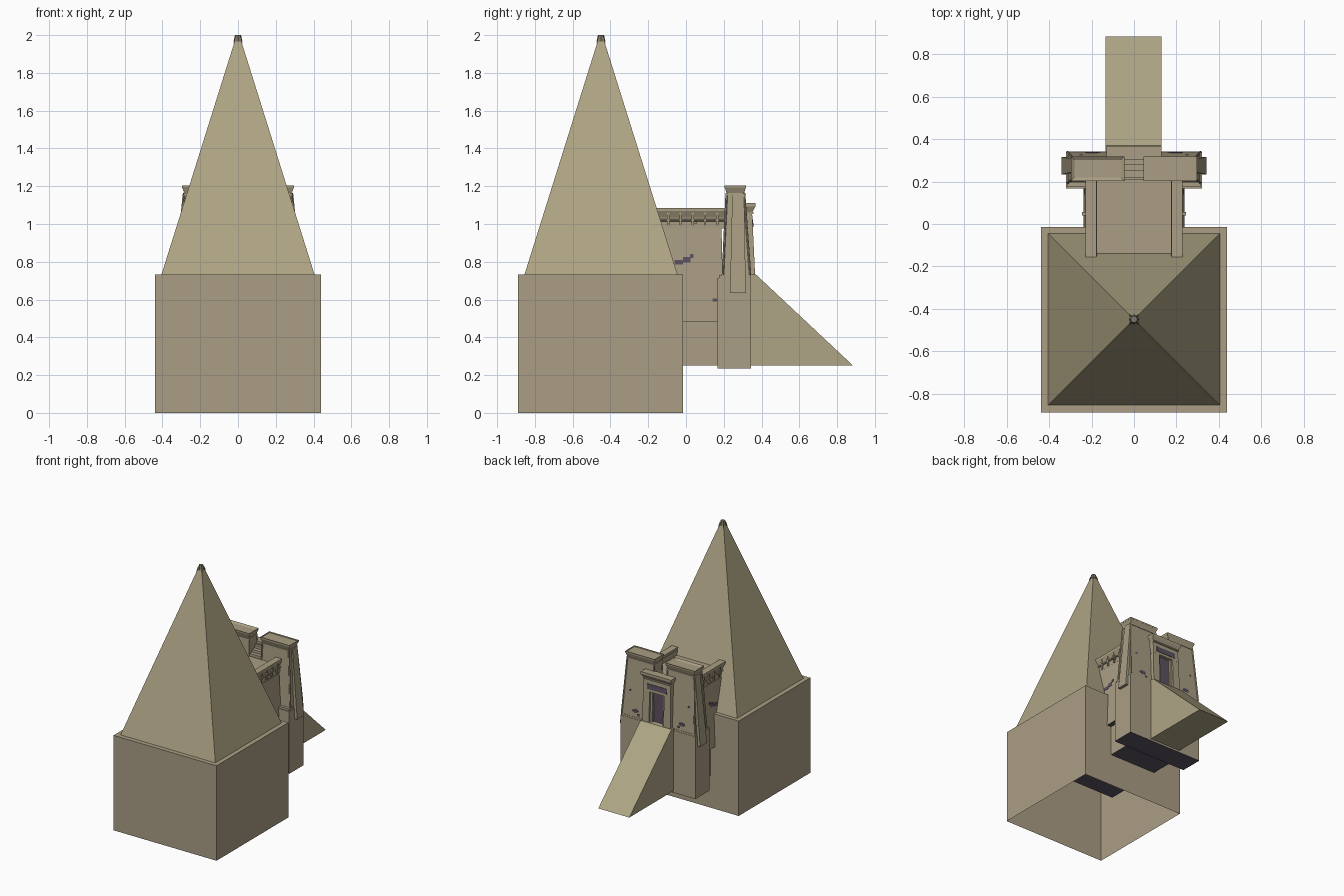
import bpy, bmesh, math
from mathutils import Vector

if "Cube" in bpy.data.objects:
    bpy.data.objects.remove(bpy.data.objects["Cube"])


def material(name, rgb):
    lin = [((c / 255 + 0.055) / 1.055) ** 2.4 for c in rgb]
    m = bpy.data.materials.new(name)
    m.diffuse_color = (*lin, 1)
    m.use_nodes = True
    m.node_tree.nodes["Principled BSDF"].inputs["Base Color"].default_value = m.diffuse_color
    return m


SAND = material("pale sandstone", (175, 165, 133))
STONE = material("grey sandstone", (170, 158, 132))
DARK = material("dark purple stone", (92, 82, 98))
CAPM = material("weathered cap", (128, 120, 102))


def finish(bm, name, mats):
    me = bpy.data.meshes.new(name)
    bm.normal_update()
    bm.to_mesh(me)
    bm.free()
    for m in mats:
        me.materials.append(m)
    ob = bpy.data.objects.new(name, me)
    bpy.context.collection.objects.link(ob)
    return ob


def block(name, z0, r0, z1, r1=None, mat=STONE, under=None, open_bottom=False,
          recess=None, side=1):
    """Tapered block between two rectangles (xmin, xmax, ymin, ymax); side=-1 mirrors x."""
    r1 = r1 or r0
    bm = bmesh.new()
    rings = []
    for z, (a, b, c, d) in ((z0, r0), (z1, r1)):
        rings.append([bm.verts.new((side * x, y, z)) for x, y in ((a, c), (b, c), (b, d), (a, d))])
    lo, hi = rings
    for i in range(4):
        j = (i + 1) % 4
        bm.faces.new((lo[i], lo[j], hi[j], hi[i]))
    top = bm.faces.new(hi)
    if not open_bottom:
        bottom = bm.faces.new(lo[::-1])
        bottom.material_index = 1 if under else 0
    if side < 0:
        bmesh.ops.reverse_faces(bm, faces=bm.faces[:])
    if recess:  # sunken top panel
        bmesh.ops.inset_region(bm, faces=[top], thickness=recess[0])
        for v in top.verts:
            v.co.z -= recess[1]
    return finish(bm, name, [mat, under] if under else [mat])


def prism_x(name, profile, x0, x1, mat):
    """Extrude a (y, z) profile along x."""
    bm = bmesh.new()
    face = bm.faces.new([bm.verts.new((x0, y, z)) for y, z in profile])
    res = bmesh.ops.extrude_face_region(bm, geom=[face])
    for v in res["geom"]:
        if isinstance(v, bmesh.types.BMVert):
            v.co.x = x1
    bmesh.ops.recalc_face_normals(bm, faces=bm.faces[:])
    return finish(bm, name, [mat])


def rod(name, p, q, r, mat, r2=None, n=8):
    p, q = Vector(p), Vector(q)
    bm = bmesh.new()
    bmesh.ops.create_cone(bm, cap_ends=True, segments=n, radius1=r, radius2=r if r2 is None else r2,
                          depth=(q - p).length)
    ob = finish(bm, name, [mat])
    ob.rotation_mode = 'QUATERNION'
    ob.rotation_quaternion = (q - p).to_track_quat('Z', 'Y')
    ob.location = (p + q) / 2
    return ob


# Plinth (open underneath), pyramid and its tip
block("plinth", 0, (-0.44, 0.44, -0.89, -0.015), 0.733, open_bottom=True)
block("pyramid", 0.733, (-0.405, 0.405, -0.855, -0.045), 1.985,
      (-0.012, 0.012, -0.462, -0.438), SAND)
rod("pyramid_tip", (0, -0.45, 1.965), (0, -0.45, 2.0), 0.024, CAPM, 0.016)
for sx in (-1, 1):
    for sy in (-1, 1):
        rod("tip_claw", (sx * 0.02, -0.45 + sy * 0.02, 1.955),
            (sx * 0.013, -0.45 + sy * 0.013, 1.985), 0.005, CAPM, n=4)

# Ramp
prism_x("ramp", [(0.30, 0.25), (0.885, 0.25), (0.37, 0.733), (0.30, 0.733)], -0.135, 0.13, SAND)

# Hall between pyramid and gateway
block("hall_foundation", 0.25, (-0.2, 0.2, -0.48, 0.20), 0.48, under=DARK)
block("hall_walls", 0.48, (-0.238, 0.238, -0.35, 0.20), 0.975, (-0.22, 0.22, -0.35, 0.188), under=DARK)
block("hall_roof", 0.975, (-0.21, 0.21, -0.35, 0.21), 1.03)
for s in (-1, 1):
    block("parapet", 0.975, (0.175, 0.214, -0.35, 0.205), 1.06, side=s)
    rod("hall_moulding", (s * 0.217, -0.3, 1.02), (s * 0.217, 0.205, 1.02), 0.007, STONE)
    block("parapet_cornice", 1.035, (0.175, 0.214, -0.35, 0.205), 1.068,
          (0.175, 0.23, -0.35, 0.205), side=s)
    block("parapet_coping", 1.068, (0.178, 0.23, -0.35, 0.205), 1.085, side=s)
    for i in range(5):
        y = -0.10 + i * 0.065
        block("cornice_rib", 0.985, (0.21, 0.221, y, y + 0.012), 1.06, (0.21, 0.229, y, y + 0.012), side=s)
    # Worn dark patches on the hall wall, and a spout
    for y0, y1, z0, z1 in ((-0.06, -0.015, 0.785, 0.81), (-0.015, 0.025, 0.795, 0.825),
                           (0.02, 0.04, 0.82, 0.84)):
        block("hall_wear", z0, (0.215, 0.2285, y0, y1), z1, (0.215, 0.2275, y0, y1), DARK, side=s)
    block("hall_small_wear", 0.59, (0.225, 0.2365, 0.14, 0.165), 0.605, None, DARK, side=s)
    block("spout", 1.0, (0.21, 0.245, 0.04, 0.056), 1.012, side=s)

# Gateway base
block("gateway_base", 0.235, (-0.32, 0.32, 0.168, 0.343), 0.715, under=DARK)
block("gateway_base_lip", 0.715, (-0.314, 0.314, 0.175, 0.341), 0.73)

# Twin towers
LOW, HIGH = (0.045, 0.312, 0.195, 0.340), (0.058, 0.284, 0.215, 0.308)
for s in (-1, 1):
    block("tower", 0.72, LOW, 1.165, HIGH, side=s)
    for i in (0, 1):
        for j in (2, 3):
            rod("tower_corner_roll", (s * LOW[i], LOW[j], 0.73), (s * HIGH[i], HIGH[j], 1.165),
                0.006, STONE, n=6)
    block("tower_band", 1.15, (0.053, 0.289, 0.21, 0.313), 1.162, side=s)
    block("tower_cornice", 1.165, (0.058, 0.284, 0.215, 0.308), 1.195,
          (0.046, 0.297, 0.204, 0.318), side=s)
    block("tower_coping", 1.195, (0.046, 0.297, 0.204, 0.318), 1.205, None, recess=(0.026, 0.012), side=s)
    block("tower_side_panel", 0.635, (0.31, 0.343, 0.233, 0.317), 1.16,
          (0.27, 0.293, 0.245, 0.307), side=s)
    # Dark worn patches on the outer face
    for x, z, w, h in ((0.2, 0.775, 0.028, 0.014), (0.25, 0.92, 0.008, 0.008), (0.17, 0.75, 0.012, 0.008)):
        y = 0.340 - (z - 0.72) / 0.445 * 0.032
        rod("tower_wear", (s * x, y - 0.006, z), (s * x, y + 0.003, z), 1, DARK, n=8).scale = (w, h, 1)

# Portal between the towers
block("portal_core", 0.72, (-0.10, 0.10, 0.21, 0.325), 1.02)
for i in range(3):
    block("portal_step", 1.02, (-0.06, 0.06, 0.22 + i * 0.03, 0.31), 1.045 + i * 0.02)
for s in (-1, 1):
    block("portal_jamb", 0.725, (0.062, 0.122, 0.28, 0.366), 0.98, (0.062, 0.116, 0.28, 0.354), side=s)
    block("door_frame", 0.725, (0.045, 0.064, 0.28, 0.350), 0.98, (0.045, 0.064, 0.28, 0.343), side=s)
block("portal_lintel", 0.965, (-0.117, 0.117, 0.28, 0.355), 1.06, (-0.115, 0.115, 0.28, 0.350))
block("door", 0.73, (-0.047, 0.047, 0.32, 0.330), 0.967, None, DARK)
block("lintel_inlay", 0.985, (-0.085, 0.085, 0.34, 0.357), 1.025, (-0.085, 0.085, 0.34, 0.355), DARK)
rod("portal_moulding", (-0.118, 0.351, 1.06), (0.118, 0.351, 1.06), 0.007, STONE)
block("portal_cornice", 1.06, (-0.115, 0.115, 0.30, 0.349), 1.092, (-0.13, 0.13, 0.30, 0.367))
block("portal_coping", 1.092, (-0.13, 0.13, 0.305, 0.367), 1.11)
